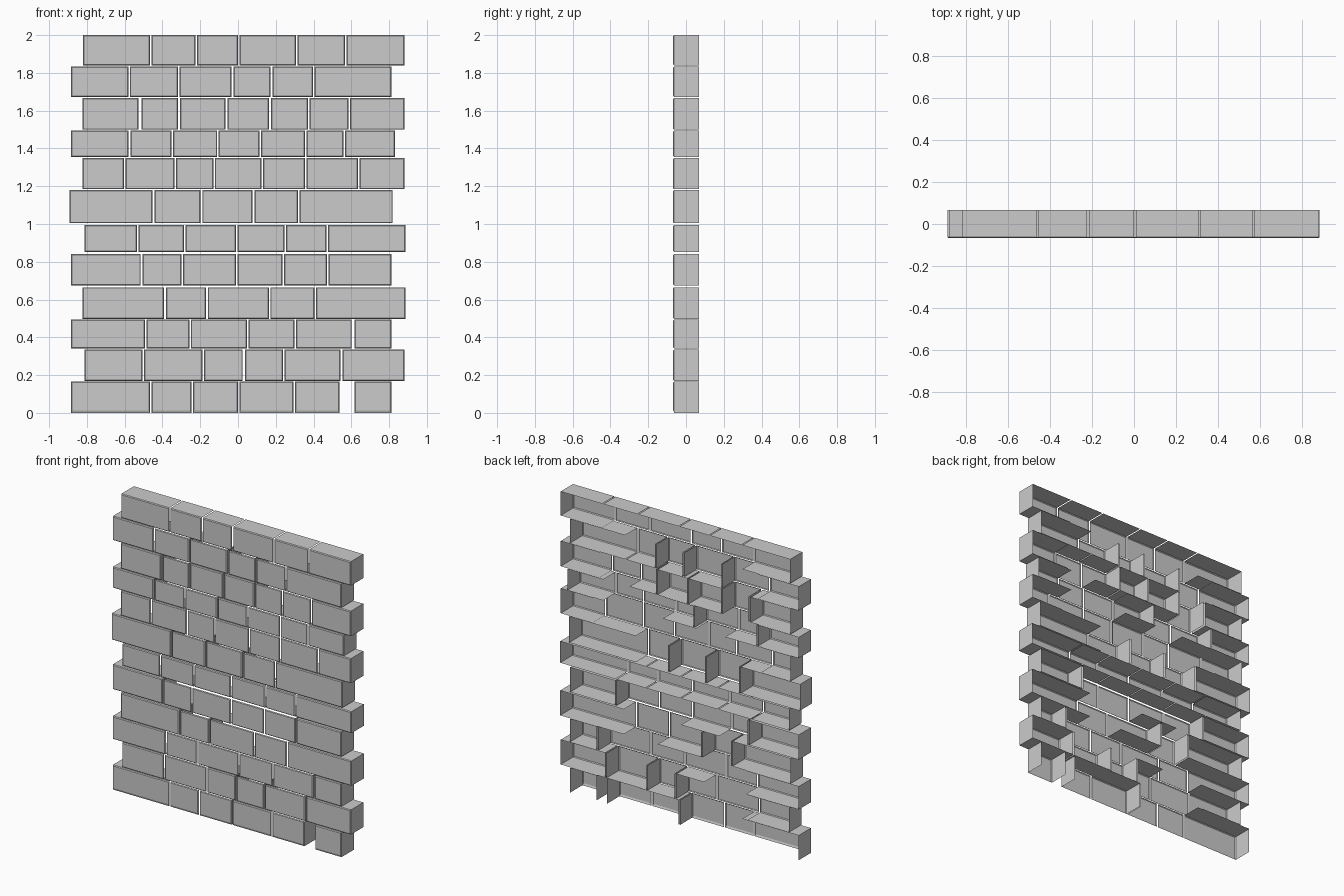
import bpy, bmesh

FRONT, BACK = -0.0675, 0.0675
CH = 0.005      # small chamfer round the front of each brick
GAP = 0.008     # normal mortar gap

# Each course: bottom z, top z, joints left to right, bricks with a top slab, bricks with a bottom slab.
# A joint given as (x, gap) keeps its full-depth side faces.
COURSES = [
    (0.008, 0.166, [-.883, -.461, -.243, (.003, .008), .297, (.577, .08), .812], "100101", "000000"),
    (0.170, 0.336, [-.813, -.501, -.185, (.031, .012), (.242, .01), (.548, .01), .882], "101001", "100011"),
    (0.340, 0.494, [-.883, -.488, -.254, .052, .304, (.609, .014), .812], "100001", "100001"),
    (0.498, 0.665, [-.823, (-.386, .01), (-.165, .01), .167, .41, .886], "10001", "10101"),
    (0.674, 0.840, [-.883, (-.51, .01), -.296, -.006, .24, (.475, .01), .812], "100001", "101001"),
    (0.851, 0.995, [-.812, -.53, -.281, -.006, .25, .473, .886], "111111", "111111"),
    (1.004, 1.180, [-.891, (-.447, .01), (-.194, .01), (.082, .012), .322, .819], "10001", "10001"),
    (1.184, 1.350, [-.823, -.599, -.332, -.127, .129, .359, .64, .882], "1101001", "1000001"),
    (1.354, 1.494, [-.883, (-.575, .01), -.349, (-.106, .008), .117, .359, .563, .83], "1001001", "1000001"),
    (1.499, 1.668, [-.823, (-.519, .016), (-.313, .01), (-.061, .01), (.17, .01), .375, .59, .882],
     "1011001", "1011101"),
    (1.673, 1.834, [-.883, -.577, (-.313, .008), (-.029, .012), (.178, .01), .401, .812], "100001", "100011"),
    (1.839, 2.000, [-.82, -.461, -.22, .005, .311, .57, .882], "111111", "100001"),
]


def add_brick(bm, x0, x1, z0, z1, left, right, top, bottom):
    """Open-backed brick: front face, chamfer ring and the chosen full-depth sides."""
    def ring(y, d):
        return [bm.verts.new(p) for p in ((x0 + d, y, z0 + d), (x1 - d, y, z0 + d),
                                          (x1 - d, y, z1 - d), (x0 + d, y, z1 - d))]
    face, rim, rear = ring(FRONT, CH), ring(FRONT + CH, 0), ring(BACK, 0)
    bm.faces.new(face)
    for i, keep in enumerate((bottom, right, top, left)):
        j = (i + 1) % 4
        bm.faces.new((face[j], face[i], rim[i], rim[j]))
        if keep:
            bm.faces.new((rim[j], rim[i], rear[i], rear[j]))


# One object for each course of bricks
for n, (z0, z1, joints, tops, bottoms) in enumerate(COURSES, 1):
    bm = bmesh.new()
    last = len(joints) - 1
    js = []
    for k, j in enumerate(joints):
        x, g = j if isinstance(j, tuple) else (j, GAP)
        end = k in (0, last)
        js.append((x, 0 if end else g / 2, end or isinstance(j, tuple)))
    for k in range(last):
        (a, ga, la), (b, gb, rb) = js[k], js[k + 1]
        add_brick(bm, a + ga, b - gb, z0, z1, la, rb, tops[k] == "1", bottoms[k] == "1")
    # move the lowest course down onto the ground and drop unused corners
    for v in bm.verts:
        if n == 1 and v.co.z < 0.01:
            v.co.z -= z0
    bmesh.ops.delete(bm, geom=[v for v in bm.verts if not v.link_faces], context='VERTS')
    mesh = bpy.data.meshes.new(f"brick_course_{n}")
    bm.to_mesh(mesh)
    bm.free()
    bpy.context.collection.objects.link(bpy.data.objects.new(f"brick_course_{n}", mesh))
